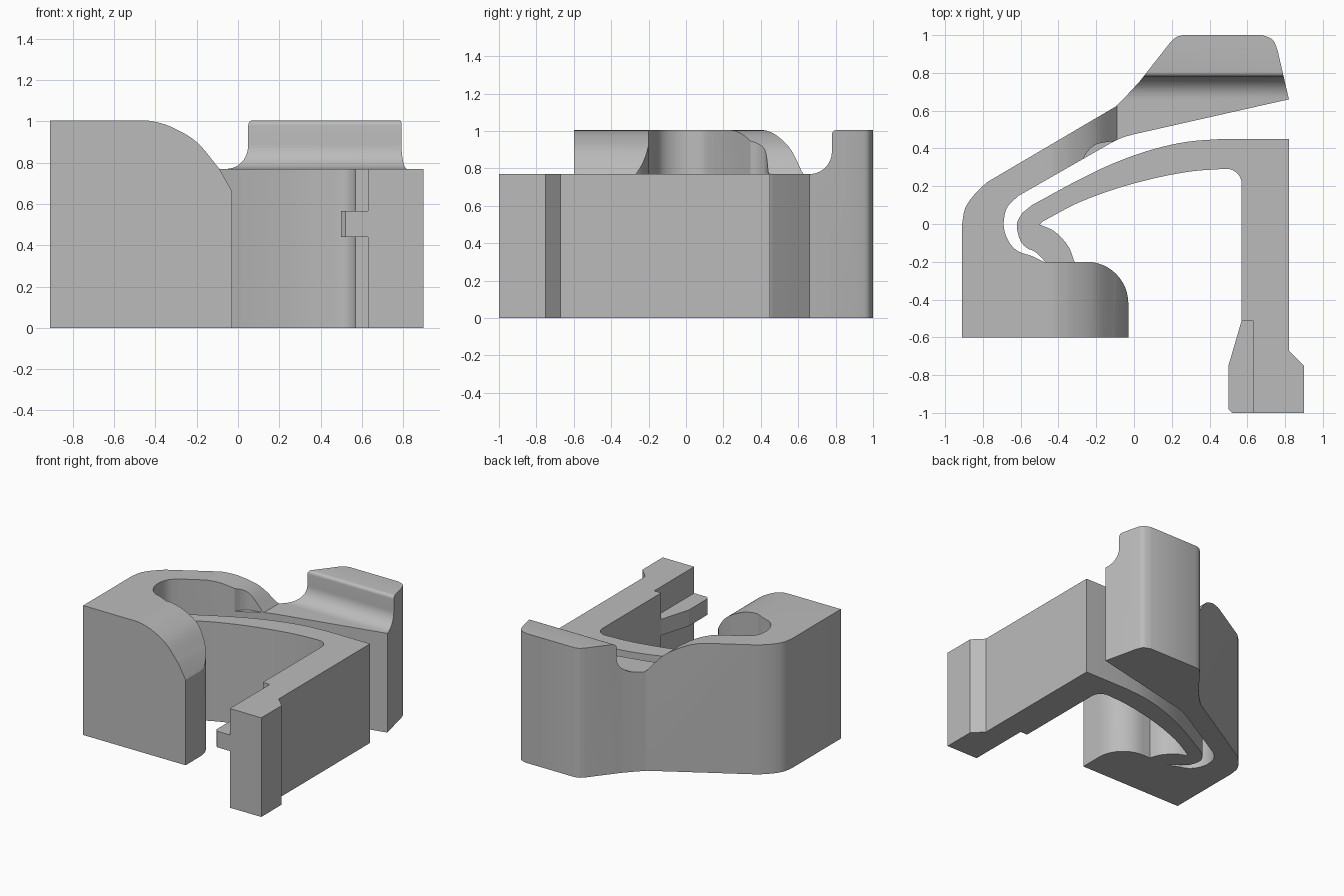
import bpy
import bmesh
from math import cos, sin, radians
from mathutils import Vector

cube = bpy.data.objects.get("Cube")
if cube:
    bpy.data.objects.remove(cube, do_unlink=True)

grey = bpy.data.materials.new("plain grey")
grey.use_nodes = True
grey.diffuse_color = (0.5, 0.5, 0.5, 1)
grey.node_tree.nodes["Principled BSDF"].inputs["Base Color"].default_value = (0.5, 0.5, 0.5, 1)


def arc(cx, cy, r, a0, a1, n=12):
    angles = [radians(a0 + (a1 - a0) * i / n) for i in range(n + 1)]
    return [(cx + r * cos(a), cy + r * sin(a)) for a in angles]


def spline(pts, n=6):
    """Smooth curve passing through the given points."""
    p = [Vector(q) for q in pts]
    p = [2 * p[0] - p[1]] + p + [2 * p[-1] - p[-2]]
    out = []
    for a, b, c, d in zip(p, p[1:], p[2:], p[3:]):
        for i in range(n):
            t = i / n
            out.append(tuple(0.5 * (2 * b + (c - a) * t + (2 * a - 5 * b + 4 * c - d) * t ** 2
                                    + (3 * b - a - 3 * c + d) * t ** 3)))
    return out + [tuple(pts[-1])]


def prism(name, pts, lo, hi, axis="z"):
    """Extrude a flat outline from lo to hi along an axis."""
    place = {"z": lambda a, b, h: (a, b, h),
             "y": lambda a, b, h: (a, h, b),
             "x": lambda a, b, h: (h, a, b)}[axis]
    bm = bmesh.new()
    low = [bm.verts.new(place(a, b, lo)) for a, b in pts]
    high = [bm.verts.new(place(a, b, hi)) for a, b in pts]
    bm.faces.new(low)
    bm.faces.new(high)
    for i in range(len(pts)):
        j = (i + 1) % len(pts)
        bm.faces.new((low[i], low[j], high[j], high[i]))
    bmesh.ops.recalc_face_normals(bm, faces=bm.faces)
    mesh = bpy.data.meshes.new(name)
    bm.to_mesh(mesh)
    bm.free()
    mesh.materials.append(grey)
    ob = bpy.data.objects.new(name, mesh)
    bpy.context.collection.objects.link(ob)
    return ob


def cut(ob, cutters):
    """Subtract the cutters, bake the result and remove the cutters."""
    for c in cutters:
        c.hide_render = True
        mod = ob.modifiers.new("cut", "BOOLEAN")
        mod.operation, mod.solver, mod.object = "DIFFERENCE", "EXACT", c
    dg = bpy.context.evaluated_depsgraph_get()
    baked = bpy.data.meshes.new_from_object(ob.evaluated_get(dg))
    ob.modifiers.clear()
    ob.data = baked
    for c in cutters:
        bpy.data.objects.remove(c, do_unlink=True)


# Outer body: front block, left wall, sloping arm and back foot
outline = [(-0.91, -0.6), (-0.03, -0.6)]
outline += arc(-0.25, -0.42, 0.22, 0, 90)
outline += [(-0.48, -0.2)]
outline += spline([(-0.54, -0.17), (-0.62, -0.14), (-0.67, -0.08), (-0.69, 0), (-0.67, 0.09), (-0.61, 0.15)])
outline += spline([(-0.12, 0.43), (-0.06, 0.458), (0.0, 0.475)], 4)
outline += [(0.82, 0.66)]
outline += spline([(0.76, 0.92), (0.735, 0.975), (0.68, 1.0)])
outline += spline([(0.26, 1.0), (0.225, 0.99), (0.195, 0.965)])
outline += spline([(0.03, 0.755), (-0.03, 0.69), (-0.1, 0.62)])
outline += spline([(-0.78, 0.22), (-0.85, 0.15), (-0.895, 0.08), (-0.91, 0.0)])
body = prism("outer_body", outline, 0, 1.005)

# Rounded shoulders, back groove and the scoop inside the arm
roll = spline([(-0.46, 1.005), (-0.41, 1.0), (-0.32, 0.972), (-0.2, 0.9), (-0.09, 0.77)])
roll = [(-0.46, 1.2)] + roll
front_roll = prism("front_roll_cutter", roll + [(-0.02, 0.645), (0.1, 0.645), (0.1, 1.2)], -0.8, -0.1, "y")
back_roll = prism("back_roll_cutter", roll + [(-0.08, 0.77), (-0.08, 1.2)], 0.1, 0.75, "y")
groove_side = [(0.1, 0.77)] + arc(0.66, 0.89, 0.12, -90, 0)
groove_side += arc(0.805, 0.98, 0.025, 180, 90, 6) + [(0.805, 1.2), (0.1, 1.2)]
groove = prism("groove_cutter", groove_side, -0.09, 1.1, "x")
scoop_edge = spline([(-0.27, 0.344), (-0.24, 0.39), (-0.19, 0.425), (-0.08, 0.442)])
scoop = prism("scoop_cutter", scoop_edge + [(-0.05, 0.38), (-0.2, 0.28)], 0.77, 1.2)
cut(body, [front_roll, back_roll, groove, scoop])

# Inner spring jaw: hook, curved blade and straight leg
jaw_line = [(0.82, 0.45)]
jaw_line += spline([(0.46, 0.45), (0.28, 0.435), (0.1, 0.395), (-0.1, 0.325), (-0.3, 0.23), (-0.54, 0.1)])
jaw_line += spline([(-0.59, 0.06), (-0.62, 0.0), (-0.605, -0.08), (-0.57, -0.125), (-0.52, -0.15), (-0.47, -0.2)])
jaw_line += spline([(-0.315, -0.2), (-0.35, -0.115), (-0.42, -0.04), (-0.5, -0.003)])
jaw_line += spline([(-0.48, 0.015), (-0.3, 0.11), (-0.1, 0.185), (0.1, 0.24), (0.3, 0.278), (0.48, 0.292)])
jaw_line += arc(0.49, 0.212, 0.08, 80, 0, 8)
jaw_line += [(0.57, -0.51), (0.63, -0.51), (0.63, -1), (0.9, -1), (0.9, -0.75), (0.82, -0.67)]
jaw = prism("spring_jaw", jaw_line, 0, 0.77)

# Tongue on the inner side of the leg
tongue = prism("tongue", [(0.57, -0.51), (0.5, -0.75), (0.5, -0.98), (0.52, -1), (0.63, -1), (0.63, -0.51)],
               0.44, 0.565)

for ob in (body, jaw):
    bpy.ops.object.select_all(action="DESELECT")
    ob.select_set(True)
    bpy.context.view_layer.objects.active = ob
    bpy.ops.object.shade_smooth_by_angle(angle=radians(25))
